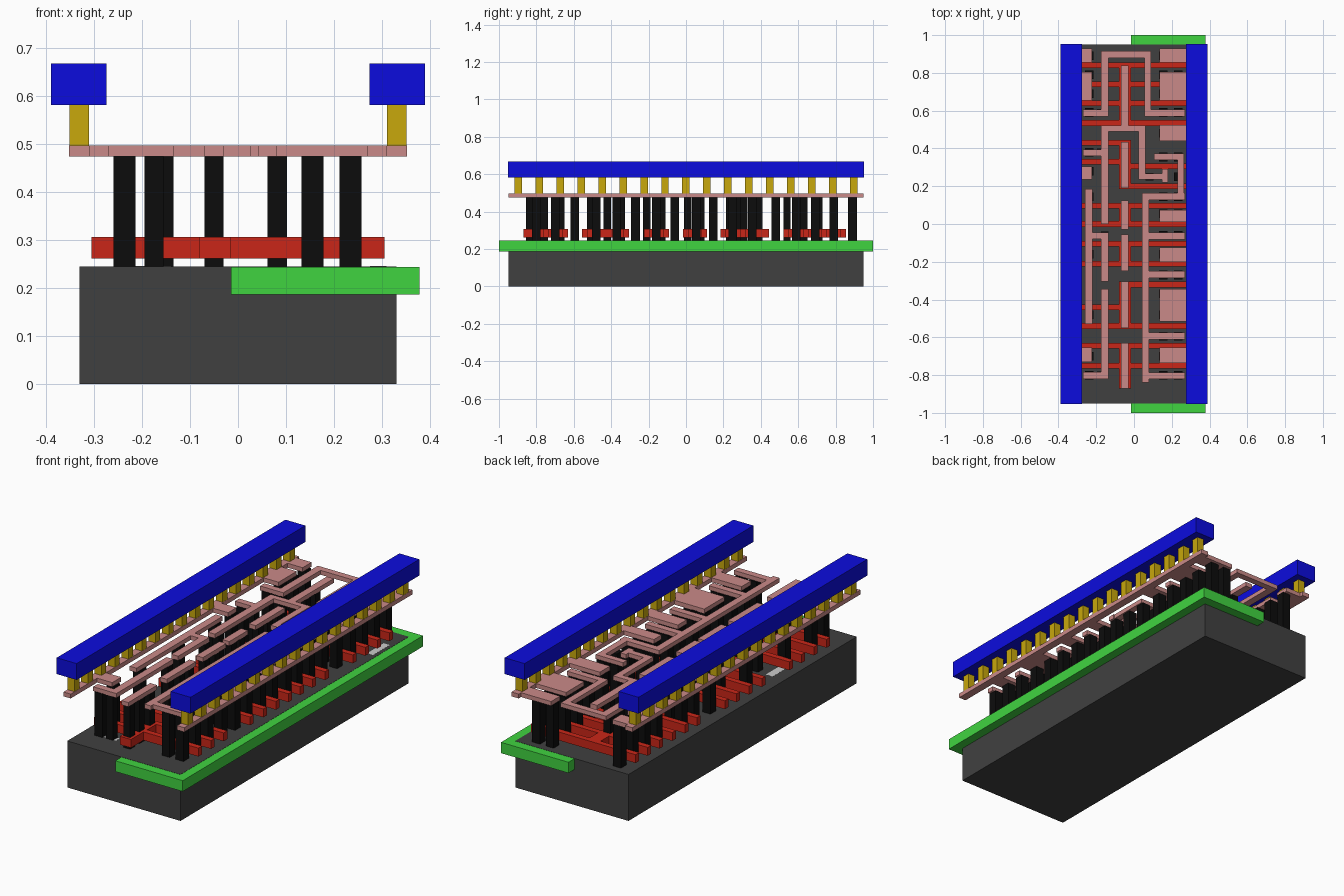
import bpy, bmesh


def material(name, rgb):
    """Material from display colours 0..255, converted to linear."""
    m = bpy.data.materials.new(name)
    lin = [c / 255 / 12.92 if c < 11 else ((c / 255 + 0.055) / 1.055) ** 2.4 for c in rgb]
    m.diffuse_color = (*lin, 1)
    return m


def layer(name, rects, z0, z1, mat):
    """One object made of flat boxes; each rect is (x0, x1, y0, y1)."""
    bm = bmesh.new()
    for x0, x1, y0, y1 in rects:
        vs = bmesh.ops.create_cube(bm, size=1)["verts"]
        for v in vs:
            v.co.x = x1 if v.co.x > 0 else x0
            v.co.y = y1 if v.co.y > 0 else y0
            v.co.z = z1 if v.co.z > 0 else z0
    me = bpy.data.meshes.new(name)
    bm.to_mesh(me)
    bm.free()
    me.materials.append(mat)
    ob = bpy.data.objects.new(name, me)
    bpy.context.collection.objects.link(ob)
    return ob


def squares(x, ys, r=0.02):
    return [(x - r, x + r, y - r, y + r) for y in ys]


DARK = material("dark_grey", (64, 64, 64))
LIGHT = material("light_grey", (190, 190, 190))
GREEN = material("green", (64, 212, 64))
RED = material("red", (202, 38, 24))
BLACK = material("black", (12, 12, 12))
PINK = material("pink", (202, 138, 136))
YELLOW = material("yellow", (200, 168, 12))
BLUE = material("blue", (12, 12, 222))

Z_BASE = 0.245

# Base block and the well set into its right half
layer("substrate", [(-0.33, 0.33, -0.95, 0.95)], 0, Z_BASE, DARK)
layer("well", [(-0.015, 0.378, -1, 1)], 0.187, Z_BASE - 0.001, GREEN)

# Small exposed diffusion patches flush with the base
layer("diffusion", [(-0.26, -0.14, -0.815, -0.785), (-0.26, -0.22, -0.52, -0.35),
                    (0.275, 0.31, 0.68, 0.82)], 0.24, Z_BASE + 0.0005, LIGHT)

# Gate bars crossing the cell, and the plates joining them
full = [0.84, 0.74, 0.64, 0.535, 0.097, 0, -0.105, -0.21, -0.54, -0.645, -0.75]
gates = [(-0.305, 0.305, y - 0.015, y + 0.015) for y in full]
gates += [(-0.305, -0.03, y - 0.015, y + 0.015) for y in (0.43, 0.33, -0.44)]
gates += [(-0.08, 0.305, y - 0.015, y + 0.015) for y in (0.305, 0.2, -0.32)]
gates += [(-0.08, -0.015, a, b) for a, b in
          [(0.52, 0.855), (0.315, 0.445), (0.185, 0.32), (-0.015, 0.112),
           (-0.225, -0.09), (-0.555, -0.305), (-0.87, -0.63)]]
layer("gate_bars", gates, 0.262, 0.306, RED)

# Contact posts
right_rows = [0.89, 0.79, 0.69, 0.59, 0.48, 0.355, 0.25, 0.145, 0.055,
              -0.06, -0.16, -0.27, -0.37, -0.48, -0.595, -0.70, -0.80]
left_rows = [0.89, 0.79, 0.69, 0.59, 0.38, 0.28, 0.145, -0.16, -0.48, -0.70, -0.80]
gate_posts = [0.71, 0.63, 0.54, 0.39, 0.31, 0.235, 0.08, 0.01, -0.13, -0.21,
              -0.345, -0.42, -0.51, -0.67, -0.757, -0.835]
posts = squares(0.235, right_rows, 0.023) + squares(-0.237, left_rows, 0.023)
posts += squares(0.155, [y for y in right_rows if y != 0.25], 0.023)
posts += squares(-0.155, [0.055, -0.06, -0.27, -0.37])
posts += squares(-0.175, [0.38, 0.59, -0.80])
posts += squares(-0.05, gate_posts)
posts += squares(0.082, [0.25])
layer("contact_posts", posts, Z_BASE, 0.475, BLACK)

# Lower metal: side rails and pads reaching in from them
metal = [(s * 0.331 - 0.021, s * 0.331 + 0.021, -0.95, 0.95) for s in (-1, 1)]
metal += [(-0.312, -0.222, a, b) for a, b in
          [(0.855, 0.93), (0.655, 0.805), (0.235, 0.305), (-0.73, -0.655)]]
metal += [(0.135, 0.312, a, b) for a, b in
          [(0.855, 0.93), (0.655, 0.805), (0.44, 0.525), (0.01, 0.075),
           (-0.2, -0.125), (-0.515, -0.345), (-0.735, -0.655)]]
# Short centre strips
metal += [(-0.07, -0.03, a, b) for a, b in
          [(0.51, 0.84), (0.19, 0.435), (-0.03, 0.125),
           (-0.25, -0.055), (-0.55, -0.305), (-0.87, -0.63)]]
# Routed tracks
metal += [(-0.175, -0.135, 0.57, 0.915), (-0.175, 0.09, 0.88, 0.915),
          (0.055, 0.09, 0.57, 0.915), (0.055, 0.27, 0.57, 0.605),
          (-0.27, -0.135, 0.57, 0.605), (-0.175, 0.06, 0.49, 0.522),
          (-0.175, -0.135, 0.0, 0.522), (-0.27, -0.135, 0.36, 0.395),
          (0.025, 0.06, 0.235, 0.522), (0.025, 0.18, 0.235, 0.268),
          (0.147, 0.18, 0.22, 0.29), (0.105, 0.265, 0.34, 0.373),
          (0.23, 0.265, 0.13, 0.373), (0.042, 0.08, -0.84, 0.163),
          (-0.26, -0.22, -0.53, 0.185), (-0.175, -0.135, -0.305, -0.045),
          (-0.225, -0.135, -0.08, -0.045), (-0.175, -0.135, -0.815, -0.345),
          (-0.27, -0.135, -0.82, -0.783)]
metal += [(0.042, 0.27, y - 0.018, y + 0.018)
          for y in (0.145, -0.063, -0.268, -0.593, -0.803)]
layer("lower_metal", metal, 0.474, 0.497, PINK)

# Via rows and the upper power rails
via_rows = [-0.897 + i * 0.1121 for i in range(17)]
for side, s in (("left", -1), ("right", 1)):
    layer(side + "_vias", squares(s * 0.331, via_rows, 0.02), 0.497, 0.582, YELLOW)
    layer(side + "_power_rail", [(s * 0.332 - 0.058, s * 0.332 + 0.058, -0.952, 0.952)],
          0.582, 0.668, BLUE)
